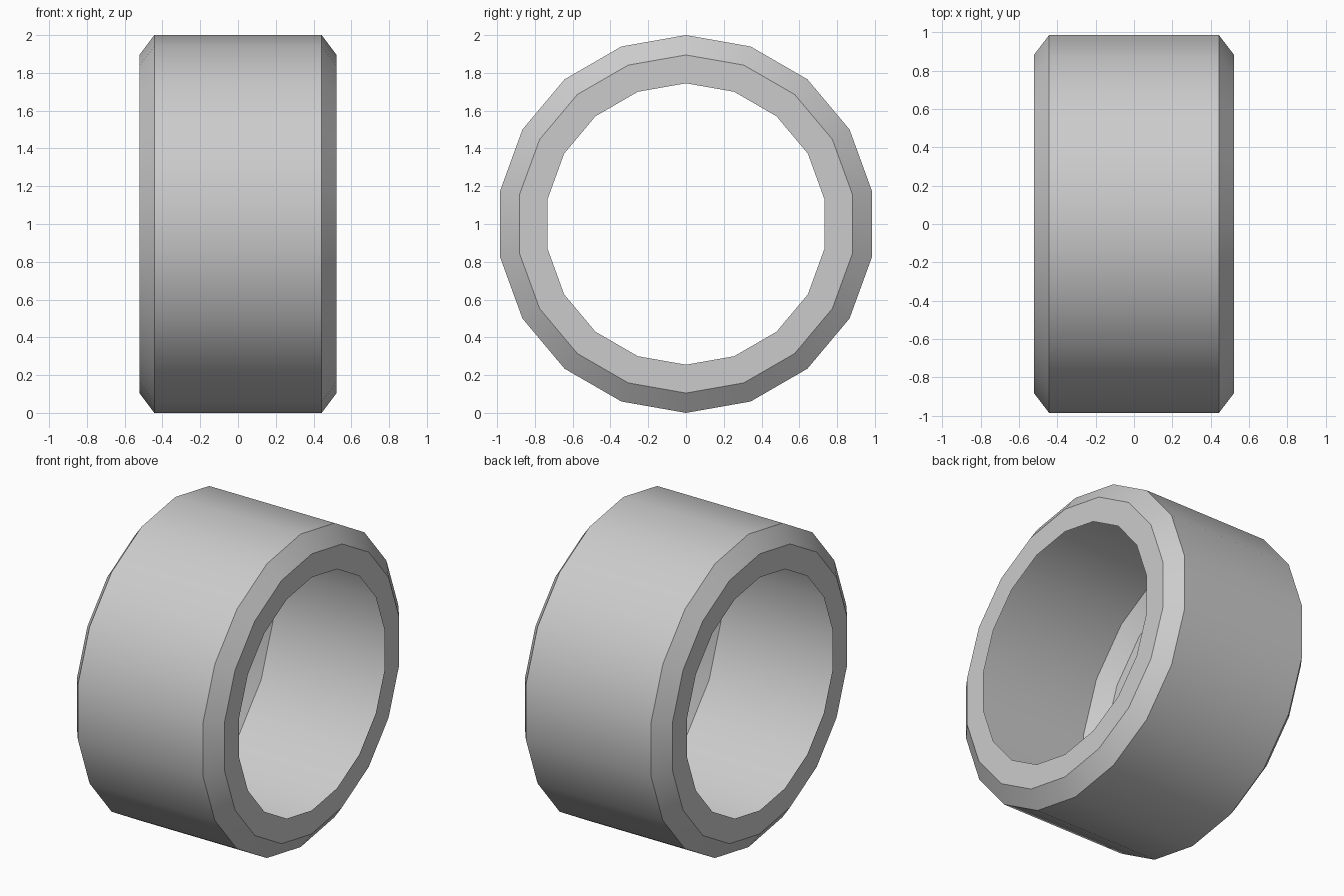
import bpy, bmesh, math
from mathutils import Vector

cube = bpy.data.objects.get("Cube")
if cube:
    bpy.data.objects.remove(cube, do_unlink=True)

SIDES = 18
CENTRE = Vector((0, 0, 1))

# Single grey material
grey = bpy.data.materials.new("light_grey")
grey.use_nodes = True
colour = (0.6, 0.6, 0.6, 1)
grey.diffuse_color = colour
grey.node_tree.nodes["Principled BSDF"].inputs["Base Color"].default_value = colour

# Half profile (x, radius): inner lip, rim edge, tread edge; mirrored in x
half = [(-0.522, 0.745), (-0.522, 0.895), (-0.443, 1.0)]
profile = half + [(-x, r) for x, r in reversed(half)]

# Hollow tyre shell: spin the open profile around the x axis
bm = bmesh.new()
verts = [bm.verts.new(CENTRE + Vector((x, 0, r))) for x, r in profile]
edges = [bm.edges.new(pair) for pair in zip(verts, verts[1:])]
bmesh.ops.spin(bm, geom=verts + edges, cent=CENTRE, axis=(1, 0, 0),
               angle=math.tau, steps=SIDES, use_merge=False)
bmesh.ops.remove_doubles(bm, verts=bm.verts, dist=0.001)
bmesh.ops.recalc_face_normals(bm, faces=bm.faces)

# Make the tread face away from the axle
bm.normal_update()
tread = max(bm.faces, key=lambda f: f.calc_area())
if tread.normal.dot(tread.calc_center_median() - CENTRE) < 0:
    bmesh.ops.reverse_faces(bm, faces=bm.faces)

mesh = bpy.data.meshes.new("tyre")
bm.to_mesh(mesh)
bm.free()
mesh.materials.append(grey)
tyre = bpy.data.objects.new("tyre", mesh)
bpy.context.collection.objects.link(tyre)

# Smooth around the ring, crisp at the rim edges
bpy.ops.object.select_all(action='DESELECT')
tyre.select_set(True)
bpy.context.view_layer.objects.active = tyre
bpy.ops.object.shade_smooth_by_angle(angle=math.radians(30))
